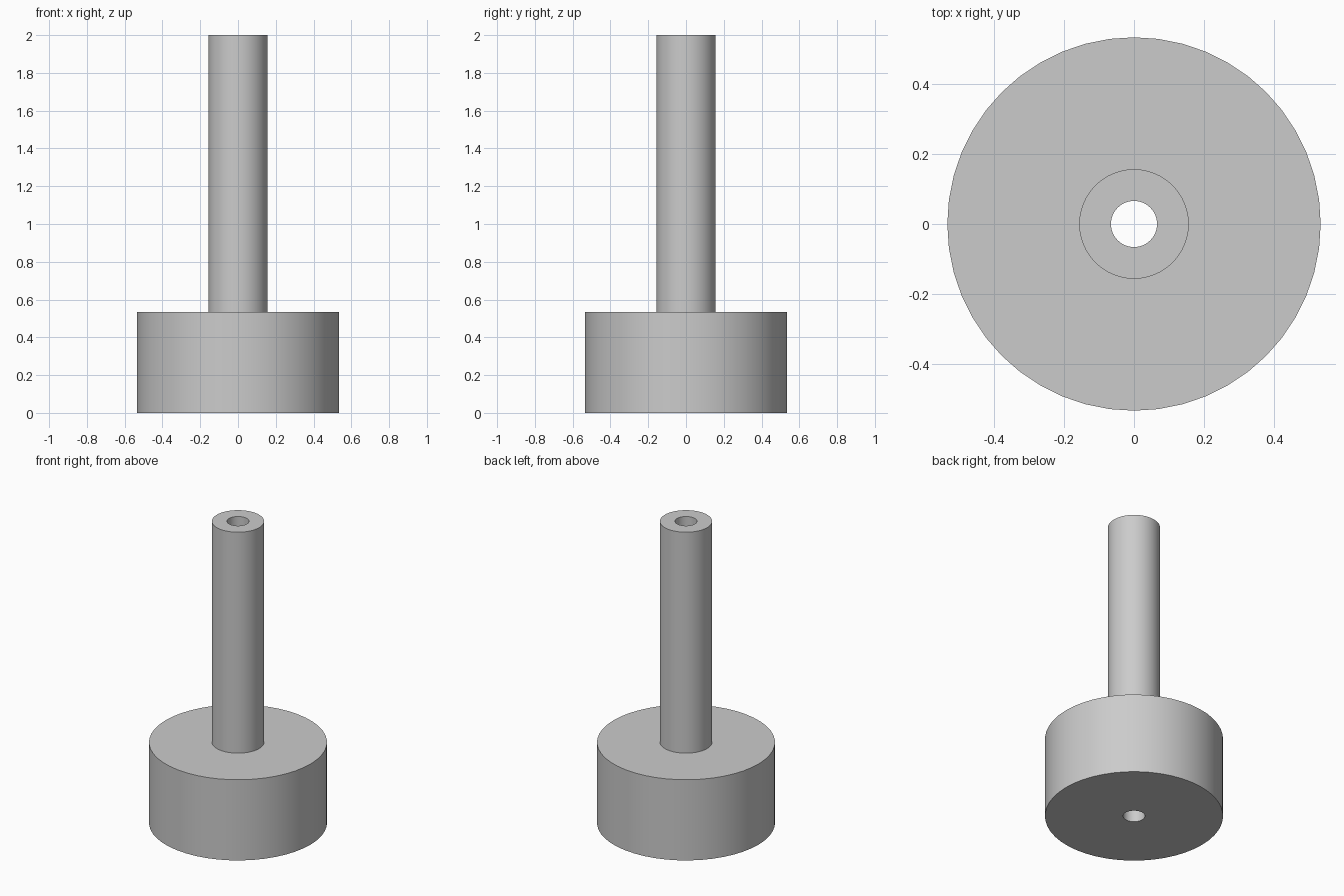
import bpy
import bmesh
from math import tau
from mathutils import Vector

cube = bpy.data.objects.get("Cube")
if cube:
    bpy.data.objects.remove(cube, do_unlink=True)

# Plain grey material
GREY = (0.6, 0.6, 0.6, 1.0)
grey = bpy.data.materials.new("plain_grey")
grey.use_nodes = True
grey.diffuse_color = GREY
grey.node_tree.nodes["Principled BSDF"].inputs["Base Color"].default_value = GREY

BASE_R, SHAFT_R, BORE_R = 0.535, 0.157, 0.066
BASE_H, TOTAL_H = 0.535, 2.0
SIDES = 48


def lathe(name, profile):
    """Revolve a closed (radius, height) profile around the z axis."""
    bm = bmesh.new()
    verts = [bm.verts.new((r, 0, z)) for r, z in profile]
    edges = [bm.edges.new((a, b)) for a, b in zip(verts, verts[1:] + verts[:1])]
    bmesh.ops.spin(bm, geom=verts + edges, cent=Vector(), axis=Vector((0, 0, 1)),
                   angle=tau, steps=SIDES, use_merge=True)
    bmesh.ops.remove_doubles(bm, verts=bm.verts, dist=1e-5)
    bmesh.ops.recalc_face_normals(bm, faces=bm.faces)
    mesh = bpy.data.meshes.new(name)
    bm.to_mesh(mesh)
    bm.free()
    mesh.materials.append(grey)
    obj = bpy.data.objects.new(name, mesh)
    bpy.context.collection.objects.link(obj)
    bpy.ops.object.select_all(action="DESELECT")
    obj.select_set(True)
    bpy.context.view_layer.objects.active = obj
    bpy.ops.object.shade_smooth_by_angle()
    return obj


# Round base, narrow shaft and through bore in one turned piece
lathe("base_with_bored_shaft", [
    (BORE_R, 0), (BASE_R, 0), (BASE_R, BASE_H),
    (SHAFT_R, BASE_H), (SHAFT_R, TOTAL_H), (BORE_R, TOTAL_H),
])
